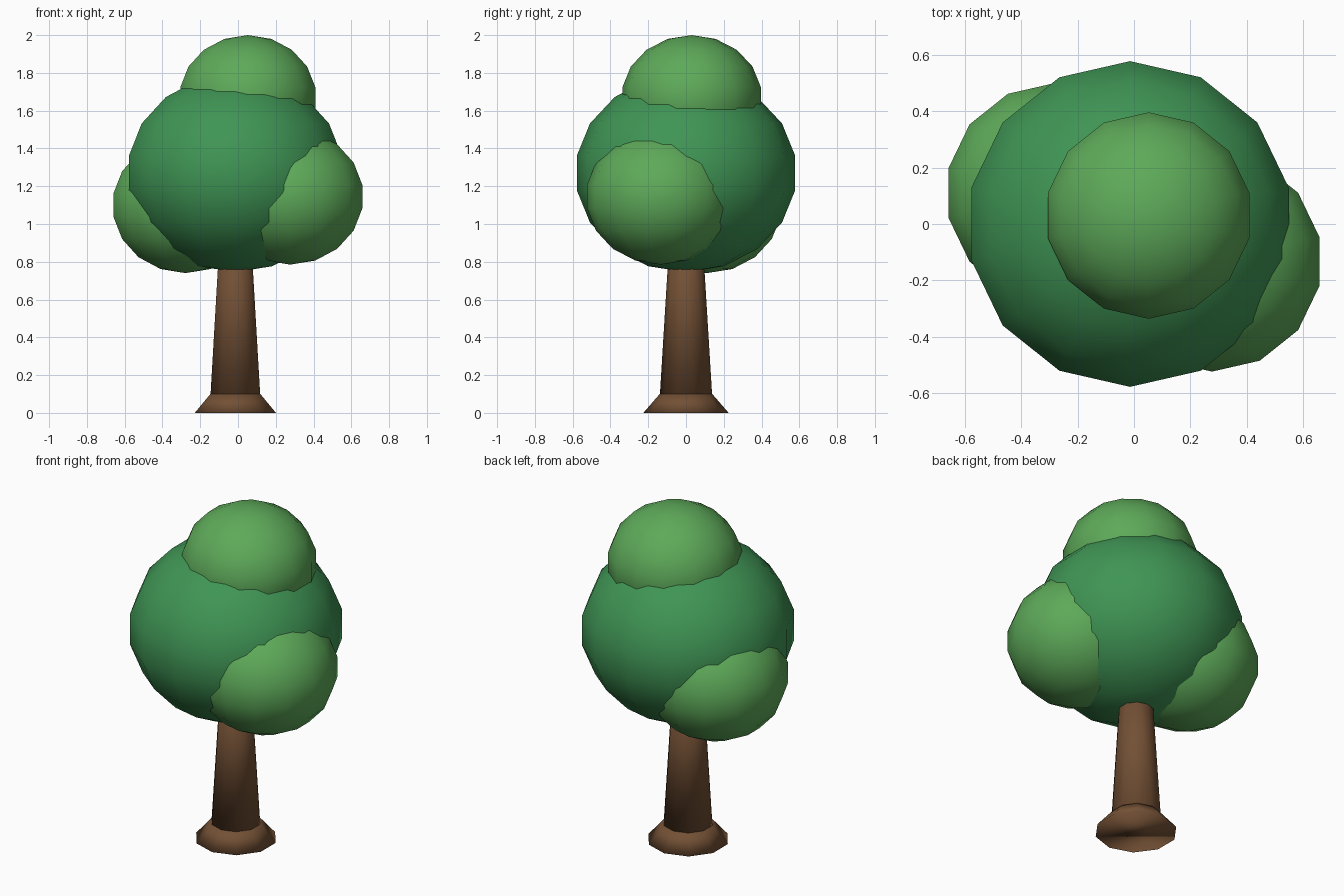
import bpy

if "Cube" in bpy.data.objects:
    bpy.data.objects.remove(bpy.data.objects["Cube"])

CX = -0.014  # trunk and main crown axis


def material(name, rgb):
    m = bpy.data.materials.new(name)
    m.diffuse_color = (*rgb, 1)
    m.use_nodes = True
    m.node_tree.nodes["Principled BSDF"].inputs["Base Color"].default_value = m.diffuse_color
    return m


bark = material("bark", (0.17, 0.08, 0.035))
dark_leaf = material("dark_leaf", (0.05, 0.30, 0.09))
light_leaf = material("light_leaf", (0.11, 0.40, 0.10))


def finish(name, mat):
    ob = bpy.context.object
    ob.name = name
    ob.data.materials.append(mat)
    bpy.ops.object.shade_smooth()
    return ob


def frustum(name, r1, r2, z1, z2):
    bpy.ops.mesh.primitive_cone_add(vertices=10, radius1=r1, radius2=r2, depth=z2 - z1,
                                    location=(CX, 0, (z1 + z2) / 2))
    finish(name, bark)


def foliage(name, centre, radius, height, mat):
    bpy.ops.mesh.primitive_uv_sphere_add(segments=14, ring_count=9, radius=1, location=centre)
    finish(name, mat).scale = (radius, radius, height)


# Trunk and flared root collar
frustum("trunk", 0.138, 0.083, 0.1, 1.0)
frustum("root_flare", 0.226, 0.139, 0.0, 0.1)

# Foliage: one large ball with three lighter clumps
foliage("main_crown", (CX, 0, 1.27), 0.587, 0.525, dark_leaf)
foliage("top_clump", (0.052, 0.03, 1.667), 0.372, 0.333, light_leaf)
foliage("right_clump", (0.277, -0.133, 1.145), 0.397, 0.36, light_leaf)
foliage("left_clump", (-0.278, 0.11, 1.1), 0.397, 0.36, light_leaf)
